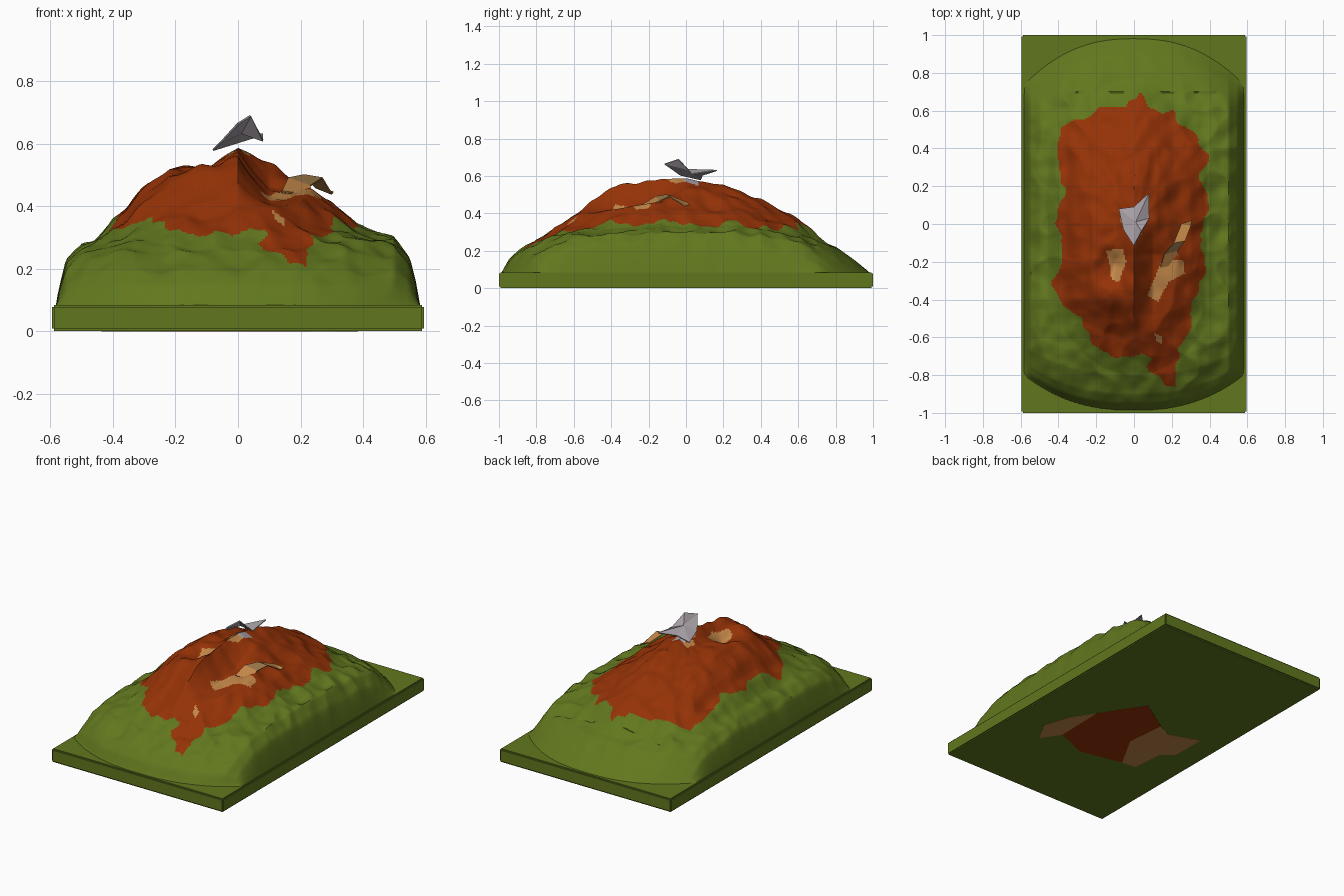
import bpy, bmesh, math
from mathutils import Vector, noise

if "Cube" in bpy.data.objects:
    bpy.data.objects.remove(bpy.data.objects["Cube"])


def material(name, rgb):
    m = bpy.data.materials.new(name)
    m.diffuse_color = (*rgb, 1)
    m.use_nodes = True
    m.node_tree.nodes["Principled BSDF"].inputs["Base Color"].default_value = m.diffuse_color
    return m


GREEN = material("grass green", (0.120, 0.186, 0.013))
RED = material("rust red", (0.300, 0.032, 0.002))
TAN = material("sand tan", (0.54, 0.24, 0.065))
GREY = material("stone grey", (0.39, 0.35, 0.38))
BROWN = material("dry brown", (0.30, 0.17, 0.06))


def lerp(points, t):
    """Piecewise linear profile."""
    if t <= points[0][0]:
        return points[0][1]
    for (a, u), (b, v) in zip(points, points[1:]):
        if t <= b:
            return u + (v - u) * (t - a) / (b - a)
    return points[-1][1]


def inside(poly, x, y):
    hit = False
    for (ax, ay), (bx, by) in zip(poly, poly[1:] + poly[:1]):
        if (ay > y) != (by > y) and x < ax + (bx - ax) * (y - ay) / (by - ay):
            hit = not hit
    return hit


def add_object(name, bm, mats):
    me = bpy.data.meshes.new(name)
    bm.to_mesh(me)
    bm.free()
    for m in mats:
        me.materials.append(m)
    ob = bpy.data.objects.new(name, me)
    bpy.context.collection.objects.link(ob)
    return ob


def smooth(ob, angle):
    bpy.ops.object.select_all(action='DESELECT')
    bpy.context.view_layer.objects.active = ob
    ob.select_set(True)
    bpy.ops.object.shade_smooth_by_angle(angle=math.radians(angle))


# Base slab
bm = bmesh.new()
bmesh.ops.create_cube(bm, size=1)
for v in bm.verts:
    v.co = (v.co.x * 1.19, v.co.y * 2, 0.0015 + (v.co.z + 0.5) * 0.0835)
bmesh.ops.bevel(bm, geom=bm.edges[:], offset=0.007, segments=2, affect='EDGES')
smooth(add_object("base_slab", bm, [GREEN]), 30)

# Height profiles: lower hill across and along, upper mountain across and along
HILL_X = [(-0.585, -0.05), (-0.575, 0.2), (-0.55, 0.62), (-0.50, 0.78), (-0.40, 0.98),
          (0.40, 1), (0.50, 0.9), (0.55, 0.64), (0.57, 0.3), (0.585, -0.05)]
HILL_Y = [(-0.99, -0.02), (-0.95, 0.28), (-0.9, 0.48), (-0.8, 0.73), (-0.7, 0.87), (-0.6, 0.93), (-0.4, 1),
          (0.3, 1), (0.5, 0.93), (0.6, 0.87), (0.7, 0.76), (0.8, 0.6), (0.9, 0.3), (0.99, -0.02)]
TOP_X = [(-0.46, 0), (-0.36, 0.27), (-0.32, 0.47), (-0.22, 0.76), (-0.1, 0.78), (-0.05, 0.88),
         (0, 1), (0.05, 0.92), (0.12, 0.8), (0.2, 0.55), (0.3, 0.33), (0.38, 0.08), (0.46, 0)]
TOP_Y = [(-0.8, 0), (-0.6, 0.32), (-0.5, 0.58), (-0.35, 0.86), (-0.2, 1), (0, 0.99),
         (0.2, 0.86), (0.4, 0.61), (0.6, 0.3), (0.76, 0)]
# Masks of the flat shelf on the right slope
SHELF_X = [(0.0, 0), (0.1, 1), (0.22, 1), (0.3, 0)]
SHELF_Y = [(-0.65, 0), (-0.48, 1), (-0.16, 1), (0.02, 0)]

# Outlines of the painted areas
RED_AREA = [(-0.39, 0.49), (-0.28, 0.56), (-0.18, 0.61), (-0.03, 0.62), (0.01, 0.70), (0.08, 0.62),
            (0.22, 0.58), (0.31, 0.48), (0.38, 0.38), (0.35, 0.25), (0.39, 0.1), (0.35, -0.1),
            (0.38, -0.25), (0.31, -0.42), (0.31, -0.55), (0.24, -0.65), (0.22, -0.86), (0.17, -0.86),
            (0.06, -0.77), (0.1, -0.7), (-0.1, -0.7), (-0.22, -0.64), (-0.27, -0.5), (-0.4, -0.43),
            (-0.43, -0.3), (-0.37, -0.2), (-0.42, 0), (-0.36, 0.15), (-0.41, 0.3)]
TAN_AREAS = [[(0.07, -0.38), (0.13, -0.41), (0.18, -0.31), (0.27, -0.26), (0.26, -0.19), (0.15, -0.19)],
             [(-0.15, -0.14), (-0.06, -0.13), (-0.04, -0.2), (-0.08, -0.31), (-0.12, -0.29), (-0.13, -0.2)],
             [(0.11, -0.58), (0.15, -0.60), (0.15, -0.64), (0.12, -0.62)],
             [(-0.04, -0.03), (0.0, -0.11), (0.04, -0.05), (0.04, -0.01), (-0.03, 0.0)],
             [(-0.07, 0.01), (-0.045, 0.0), (-0.03, 0.08), (-0.06, 0.07)]]
GREY_AREA = [(-0.04, 0.0), (0.04, -0.01), (0.055, 0.07), (-0.03, 0.07)]


def bell(x, y, cx, cy, r):
    return math.exp(-((x - cx) ** 2 + (y - cy) ** 2) / (r * r))


def height(x, y):
    # Rounded plan: both layers shorten towards the long sides
    shrink = 1 - (0.25 if y > 0 else 0.19) * (abs(x) / 0.585) ** 2.4
    hx, hy = lerp(HILL_X, x), lerp(HILL_Y, y / shrink)
    wob = 0.02 * noise.noise((0, y * 5, 7))
    oval = math.sqrt(max(0.15, 1 - (x / 0.52) ** 2))
    top = lerp(TOP_X, x + wob) * lerp(TOP_Y, y / oval)
    cover = max(0, min(1, hx * hy * 1.6))
    lumps = 0.4 - abs(noise.noise((x * 6, y * 5, 2))) * 1.6
    fine = noise.noise((x * 15, y * 13, 5))
    gully = noise.noise((math.atan2(y * 0.6, x) * 4, 3, math.hypot(x, y)))
    calm = 0.35 if y > 0.7 else 1
    z = 0.082 + 0.23 * hx * hy + 0.28 * top
    z += cover * calm * (0.028 * lumps * (1 - top) + 0.011 * fine + 0.02 * gully * (1 - top) * min(1, 3 * top))
    # Hollow behind a small front rim, and the flat shelf
    z += 0.045 * bell(x, y, -0.12, -0.39, 0.09) - 0.05 * bell(x, y, -0.1, -0.21, 0.085)
    shelf = lerp(SHELF_X, x) * lerp(SHELF_Y, y)
    return z + shelf * min(0, 0.435 + 0.16 * (y + 0.3) + 0.006 * fine - z)


# Mountain: a height grid with colours set by area
NX, NY = 150, 240
bm = bmesh.new()
grid = []
for j in range(NY + 1):
    y = -0.99 + 1.98 * j / NY
    row = [(-0.585 + 1.17 * i / NX) for i in range(NX + 1)]
    grid.append([bm.verts.new((x, y, height(x, y))) for x in row])
for j in range(NY):
    for i in range(NX):
        f = bm.faces.new((grid[j][i], grid[j][i + 1], grid[j + 1][i + 1], grid[j + 1][i]))
        c = f.calc_center_median()
        x = c.x + 0.03 * noise.noise((c.x * 14, c.y * 14, 1))
        y = c.y + 0.03 * noise.noise((c.x * 14, c.y * 14, 9))
        if inside(GREY_AREA, c.x, c.y):
            f.material_index = 3
        elif any(inside(p, c.x, c.y) for p in TAN_AREAS):
            f.material_index = 2
        elif inside(RED_AREA, x, y):
            f.material_index = 1
# Drop the faces hidden inside the slab
hidden = [f for f in bm.faces if max(v.co.z for v in f.verts) < 0.078]
bmesh.ops.delete(bm, geom=hidden, context='FACES')
smooth(add_object("mountain", bm, [GREEN, RED, TAN, GREY]), 40)


def flake(name, points, faces, mats, colours):
    """Thin crumpled sheet of rock."""
    bm = bmesh.new()
    vs = [bm.verts.new(p) for p in points]
    for idx, col in zip(faces, colours):
        bm.faces.new([vs[i] for i in idx]).material_index = col
    bmesh.ops.recalc_face_normals(bm, faces=bm.faces[:])
    ob = add_object(name, bm, mats)
    mod = ob.modifiers.new("thickness", 'SOLIDIFY')
    mod.thickness = 0.006
    mod.offset = 0
    return ob


# Floating grey rock above the summit
rim = [(-0.08, 0.08, 0.58), (0, 0.09, 0.605), (0.08, 0.165, 0.63), (0.08, 0.03, 0.61),
       (0.04, -0.04, 0.69), (0, -0.115, 0.665), (-0.055, -0.03, 0.605)]
flake("summit_rock", rim + [(0.01, 0.01, 0.635)],
      [(7, i, (i + 1) % 7) for i in range(7)], [GREY], [0] * 7)

# Overhanging tan ledge on the right slope
flake("slope_ledge",
      [(0.14, -0.23, 0.447), (0.24, -0.21, 0.435), (0.16, -0.16, 0.49), (0.23, -0.14, 0.465),
       (0.21, -0.10, 0.50), (0.27, -0.09, 0.49), (0.25, 0, 0.46), (0.30, -0.01, 0.44), (0.305, 0.02, 0.445)],
      [(0, 1, 3, 2), (2, 3, 5, 4), (4, 5, 7, 6), (6, 7, 8)], [TAN, BROWN], [0, 1, 0, 0])


# Coloured plates on the underside
def plate(name, outline, mat):
    bm = bmesh.new()
    f = bm.faces.new([bm.verts.new((x, y, 0)) for x, y in outline])
    top = bmesh.ops.extrude_face_region(bm, geom=[f])["geom"]
    bmesh.ops.translate(bm, vec=Vector((0, 0, 0.003)),
                        verts=[g for g in top if isinstance(g, bmesh.types.BMVert)])
    bmesh.ops.recalc_face_normals(bm, faces=bm.faces[:])
    add_object(name, bm, [mat])


plate("underside_red_patch", [(0.237, -0.06), (0.063, 0.204), (-0.15, 0.067), (-0.126, -0.186),
                              (-0.25, -0.407), (0.027, -0.466), (0.23, -0.38)], RED)
plate("underside_tan_patch_right", [(0.237, -0.06), (0.23, -0.38), (0.31, -0.5), (0.384, -0.365), (0.33, -0.2)], TAN)
plate("underside_tan_patch_left", [(-0.15, 0.067), (-0.25, 0.02), (-0.437, 0.09), (-0.433, -0.135),
                                   (-0.36, -0.2), (-0.343, -0.397), (-0.25, -0.407), (-0.126, -0.186)], TAN)
